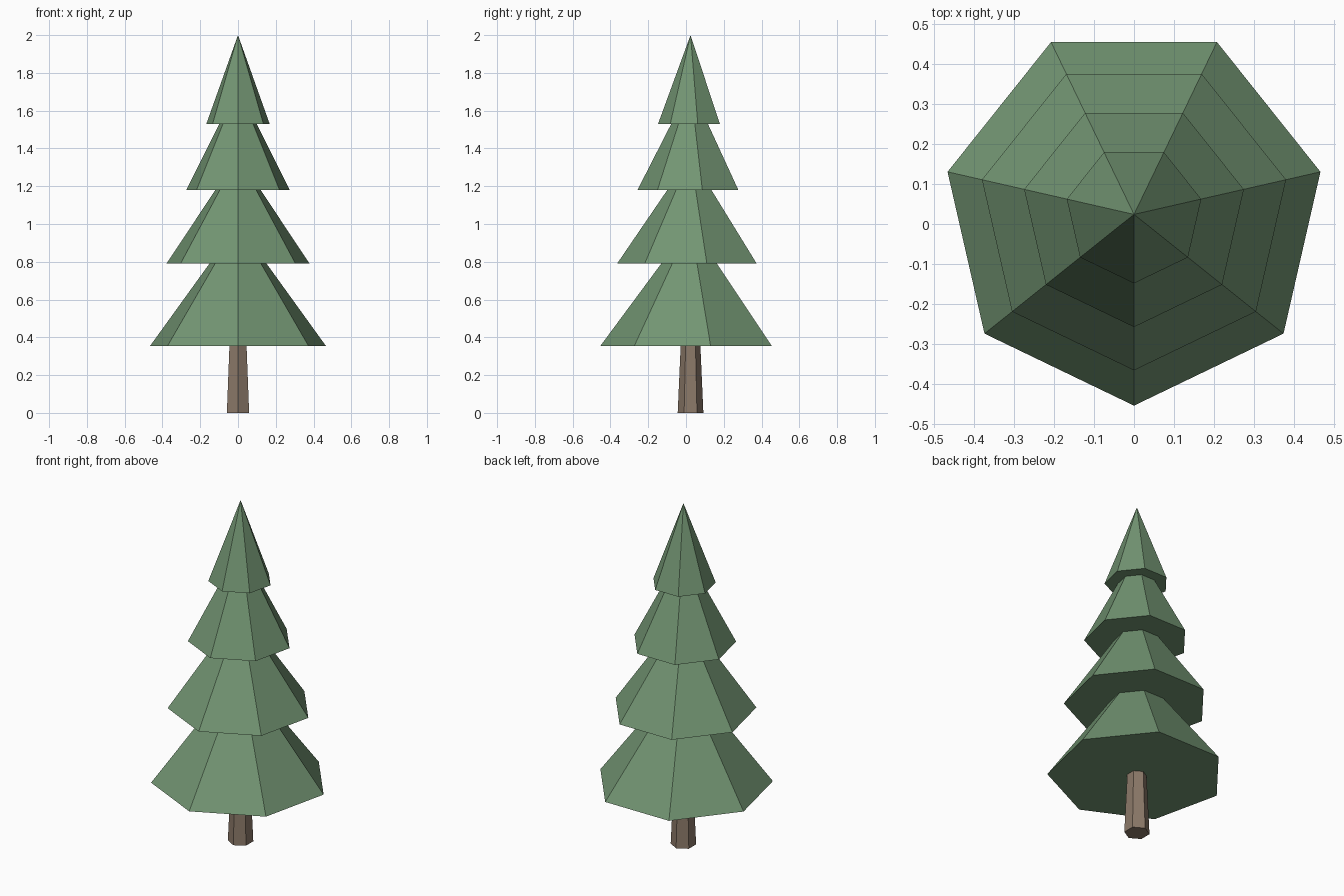
import bpy
import math

if "Cube" in bpy.data.objects:
    bpy.data.objects.remove(bpy.data.objects["Cube"])

AXIS_Y = 0.024  # the trunk axis sits slightly behind the centre


def material(name, rgb):
    mat = bpy.data.materials.new(name)
    mat.diffuse_color = (*rgb, 1.0)
    mat.use_nodes = True
    mat.node_tree.nodes["Principled BSDF"].inputs["Base Color"].default_value = mat.diffuse_color
    return mat


green = material("pine_green", (0.17, 0.30, 0.17))
brown = material("bark_brown", (0.26, 0.19, 0.14))


def cone(name, sides, r_bottom, r_top, z_bottom, z_top, mat):
    """Flat-shaded capped cone with one corner facing the front."""
    verts, faces = [], []

    def ring(r, z):
        start = len(verts)
        for i in range(sides):
            a = -math.pi / 2 + 2 * math.pi * i / sides
            verts.append((r * math.cos(a), AXIS_Y + r * math.sin(a), z))
        return list(range(start, start + sides))

    low = ring(r_bottom, z_bottom)
    faces.append(low[::-1])
    if r_top > 0:
        high = ring(r_top, z_top)
        faces.append(high)
    else:
        verts.append((0, AXIS_Y, z_top))
    for i in range(sides):
        j = (i + 1) % sides
        if r_top > 0:
            faces.append((low[i], low[j], high[j], high[i]))
        else:
            faces.append((low[i], low[j], sides))
    mesh = bpy.data.meshes.new(name)
    mesh.from_pydata(verts, [], faces)
    mesh.materials.append(mat)
    obj = bpy.data.objects.new(name, mesh)
    bpy.context.collection.objects.link(obj)
    return obj


# Six-sided tapering trunk
cone("trunk", 6, 0.068, 0.052, 0.0, 0.36, brown)

# Seven-sided foliage tiers: radius, base height, tip height
tiers = [
    (0.477, 0.355, 1.00),
    (0.389, 0.79, 1.36),
    (0.281, 1.18, 1.73),
    (0.172, 1.53, 2.00),
]
for n, (radius, base, tip) in enumerate(tiers, 1):
    cone(f"foliage_tier_{n}", 7, radius, 0, base, tip, green)
